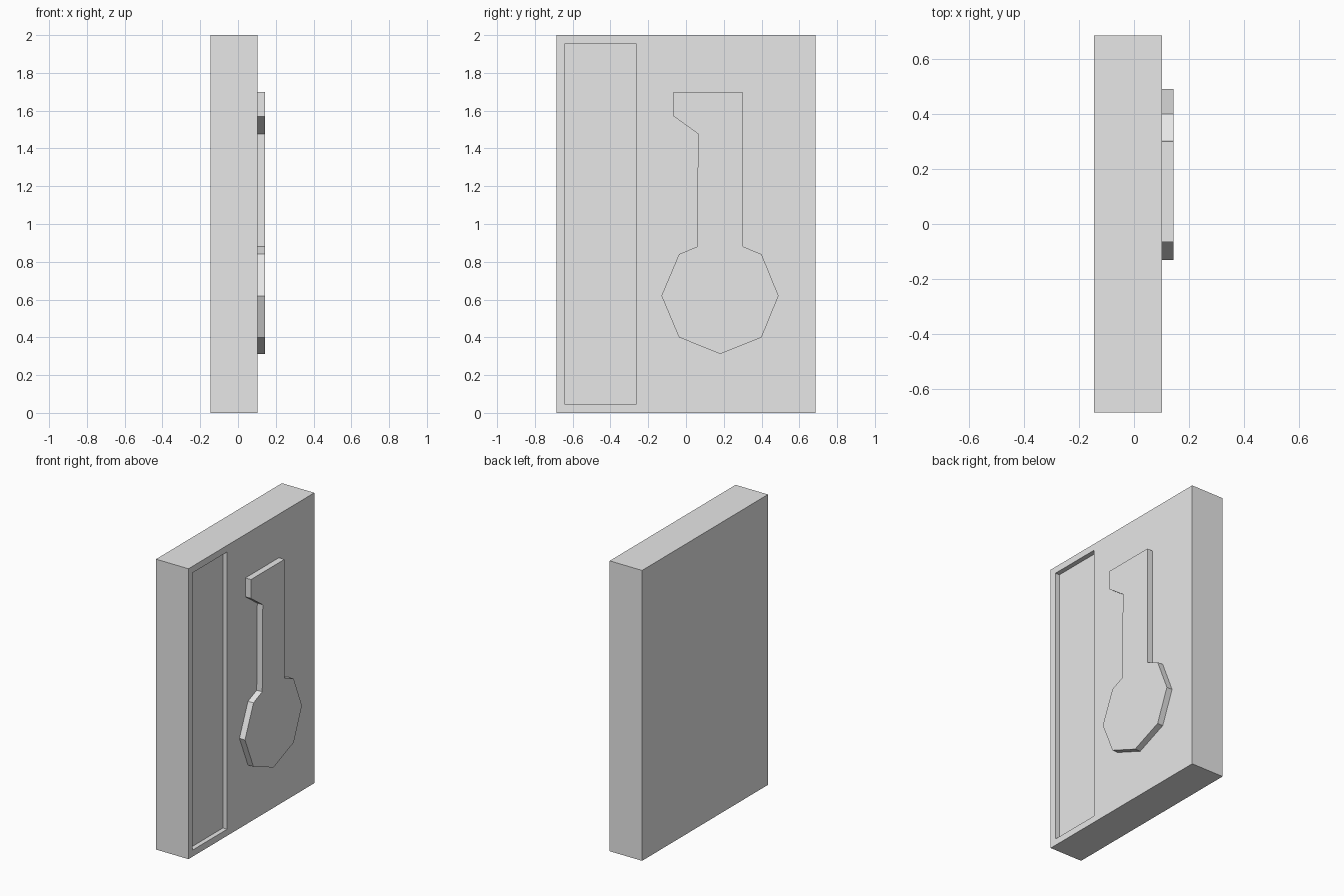
import bpy
import bmesh
from mathutils import Vector

cube = bpy.data.objects.get("Cube")
if cube:
    bpy.data.objects.remove(cube, do_unlink=True)

BACK, FACE, RAISED = -0.145, 0.102, 0.144
HALF_DEPTH, HEIGHT = 0.685, 2.0
BORDER, RECESS_EDGE, RECESS_DEPTH = 0.064, -0.264, 0.032

grey = bpy.data.materials.new("plain grey")
grey.use_nodes = True
grey.diffuse_color = (0.8, 0.8, 0.8, 1)
grey.node_tree.nodes["Principled BSDF"].inputs["Base Color"].default_value = grey.diffuse_color


def prism(bm, outline, x0, x1):
    """Extrude a (y, z) outline from x0 to x1 and return the face at x1."""
    base = bm.faces.new([bm.verts.new((x0, y, z)) for y, z in outline])
    geom = bmesh.ops.extrude_face_region(bm, geom=[base], use_keep_orig=True)["geom"]
    cap = next(g for g in geom if isinstance(g, bmesh.types.BMFace))
    bmesh.ops.translate(bm, verts=cap.verts[:], vec=(x1 - x0, 0, 0))
    bmesh.ops.recalc_face_normals(bm, faces=bm.faces[:])
    return cap


def finish(bm, name):
    mesh = bpy.data.meshes.new(name)
    bm.to_mesh(mesh)
    bm.free()
    mesh.materials.append(grey)
    obj = bpy.data.objects.new(name, mesh)
    bpy.context.collection.objects.link(obj)


# Slab with a tall recessed strip along its front edge
bm = bmesh.new()
face = prism(bm, [(-HALF_DEPTH, 0), (HALF_DEPTH, 0),
                  (HALF_DEPTH, HEIGHT), (-HALF_DEPTH, HEIGHT)], BACK, FACE)
bmesh.ops.inset_individual(bm, faces=[face], thickness=BORDER)
for v in face.verts:
    if v.co.y > 0:
        v.co.y = RECESS_EDGE
floor = bmesh.ops.extrude_discrete_faces(bm, faces=[face])["faces"][0]
bmesh.ops.translate(bm, verts=floor.verts[:], vec=Vector((-RECESS_DEPTH, 0, 0)))
bmesh.ops.recalc_face_normals(bm, faces=bm.faces[:])
finish(bm, "slab")

# Raised emblem: hooked stem on an eight-sided bulb
stem_top = [(0.3, 1.7), (-0.065, 1.7), (-0.065, 1.57), (0.064, 1.477)]
bulb = [(0.058, 0.88), (-0.037, 0.84), (-0.13, 0.62), (-0.037, 0.4), (0.182, 0.312),
        (0.4, 0.4), (0.49, 0.62), (0.4, 0.84), (0.303, 0.88)]
bm = bmesh.new()
prism(bm, stem_top + bulb, FACE, RAISED)
finish(bm, "raised_emblem")
